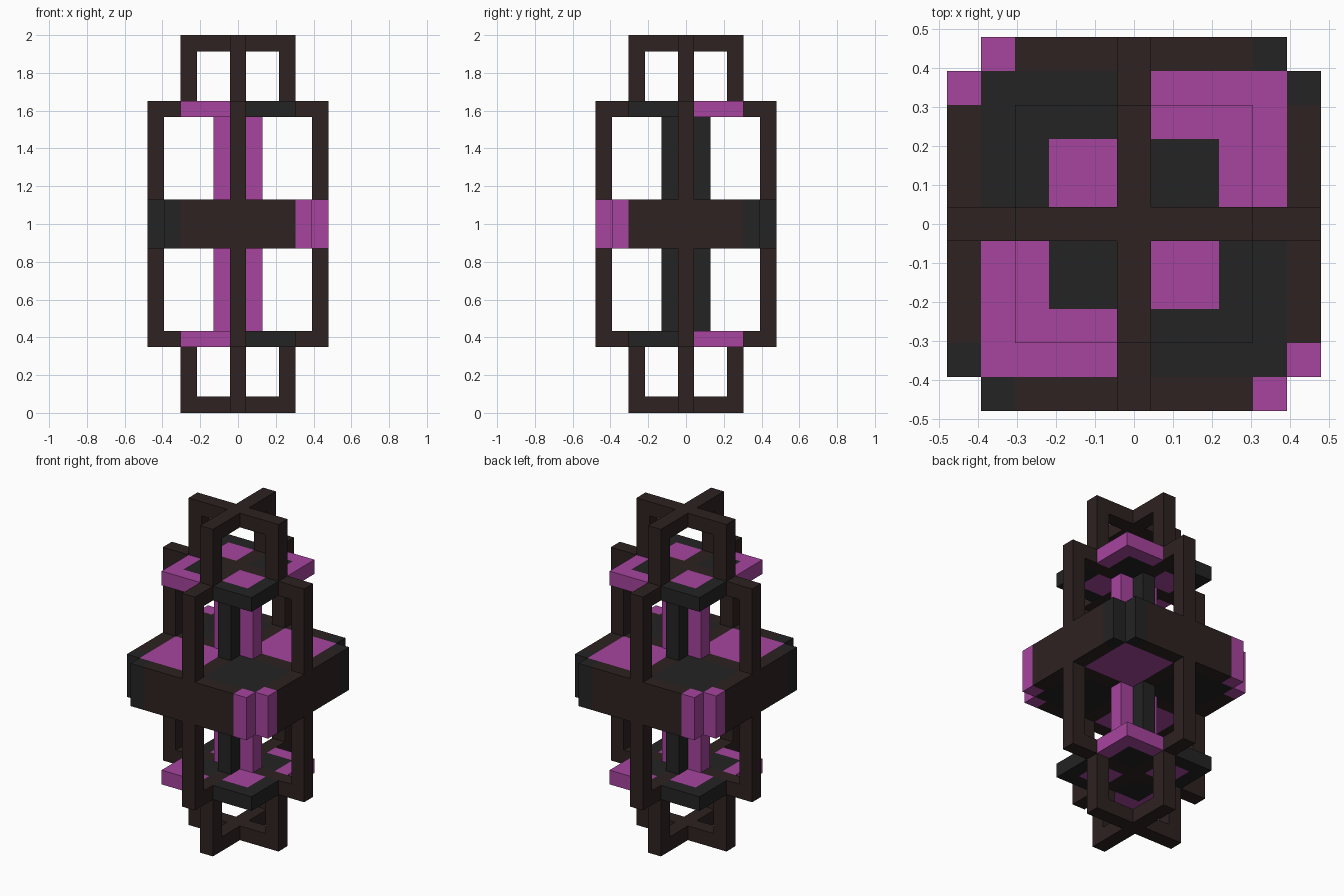
import bpy
import bmesh
from mathutils import Matrix, Vector

if "Cube" in bpy.data.objects:
    bpy.data.objects.remove(bpy.data.objects["Cube"], do_unlink=True)

U = 2 / 23  # the whole model sits on a grid of 23 layers


def material(name, rgb):
    m = bpy.data.materials.new(name)
    m.use_nodes = True
    m.diffuse_color = (*rgb, 1)
    m.node_tree.nodes["Principled BSDF"].inputs["Base Color"].default_value = (*rgb, 1)
    return m


brown = material("dark brown", (0.026, 0.016, 0.015))
black = material("soft black", (0.016, 0.017, 0.016))
magenta = material("magenta", (0.38, 0.058, 0.34))


def part(name, mat, boxes):
    """Each box is three inclusive cell ranges: x, y (centred) and z (layer)."""
    bm = bmesh.new()
    for ranges in boxes:
        rx, ry, rz = [sorted(r) for r in ranges]
        lo = Vector((rx[0] - .5, ry[0] - .5, rz[0])) * U
        hi = Vector((rx[1] + .5, ry[1] + .5, rz[1] + 1)) * U
        bmesh.ops.create_cube(bm, size=1, matrix=Matrix.Translation((lo + hi) / 2)
                              @ Matrix.Diagonal((*(hi - lo), 1)))
    me = bpy.data.meshes.new(name)
    bm.to_mesh(me)
    bm.free()
    me.materials.append(mat)
    ob = bpy.data.objects.new(name, me)
    bpy.context.collection.objects.link(ob)


def four(a, b, z):
    """One box along each of the +x, -x, +y and -y arms."""
    c = (0, 0)
    return [((a, b), c, z), ((-a, -b), c, z), (c, (a, b), z), (c, (-a, -b), z)]


CENTRE = (0, 0)
QUADRANTS = [("back_left", 1, 1), ("back_right", -1, 1),
             ("front_left", 1, -1), ("front_right", -1, -1)]

# Upper and lower crossed arches
for name, cap, legs in (("upper", 22, (19, 21)), ("lower", 0, (1, 3))):
    part(name + "_arch_cap", brown,
         [(CENTRE, CENTRE, (cap, cap))] + four(1, 3, (cap, cap)))
    part(name + "_arch_legs", brown, four(3, 3, legs))

# Outer posts and inner rods, above and below the middle block
for name, z in (("upper", (13, 17)), ("lower", (5, 9))):
    part(name + "_outer_posts", brown, four(5, 5, z))
    rods = four(1, 1, z)
    part(name + "_core_rod", brown, [(CENTRE, CENTRE, z)])
    part(name + "_side_rods", magenta, rods[:2])
    part(name + "_front_back_rods", black, rods[2:])

# Upper and lower slabs: brown cross, inner squares and contrasting borders
for name, layer in (("upper", 18), ("lower", 4)):
    z = (layer, layer)
    part(name + "_slab_cross", brown, [(CENTRE, CENTRE, z)] + four(1, 5, z))
    for q, sx, sy in QUADRANTS:
        inner, border = (black, magenta) if sx == sy else (magenta, black)
        part(f"{name}_slab_{q}_inner", inner, [((sx, 2 * sx), (sy, 2 * sy), z)])
        part(f"{name}_slab_{q}_border", border,
             [((sx, 3 * sx), (3 * sy, 3 * sy), z), ((3 * sx, 3 * sx), (sy, 2 * sy), z)])

# Middle block: cross, four walls, panels and paired corner posts
z = (10, 12)
part("middle_cross", brown, [(CENTRE, CENTRE, z)] + four(1, 4, z))
part("middle_walls", brown, [w for s in (5, -5) for w in
                             (((s, s), (-3, 3), z), ((-3, 3), (s, s), z))])
for q, sx, sy in QUADRANTS:
    panel, corner = (magenta, black) if sx == sy else (black, magenta)
    part(f"middle_{q}_panel", panel, [((sx, 4 * sx), (sy, 4 * sy), z)])
    part(f"middle_{q}_corner_posts", corner,
         [((4 * sx, 4 * sx), (5 * sy, 5 * sy), z), ((5 * sx, 5 * sx), (4 * sy, 4 * sy), z)])
